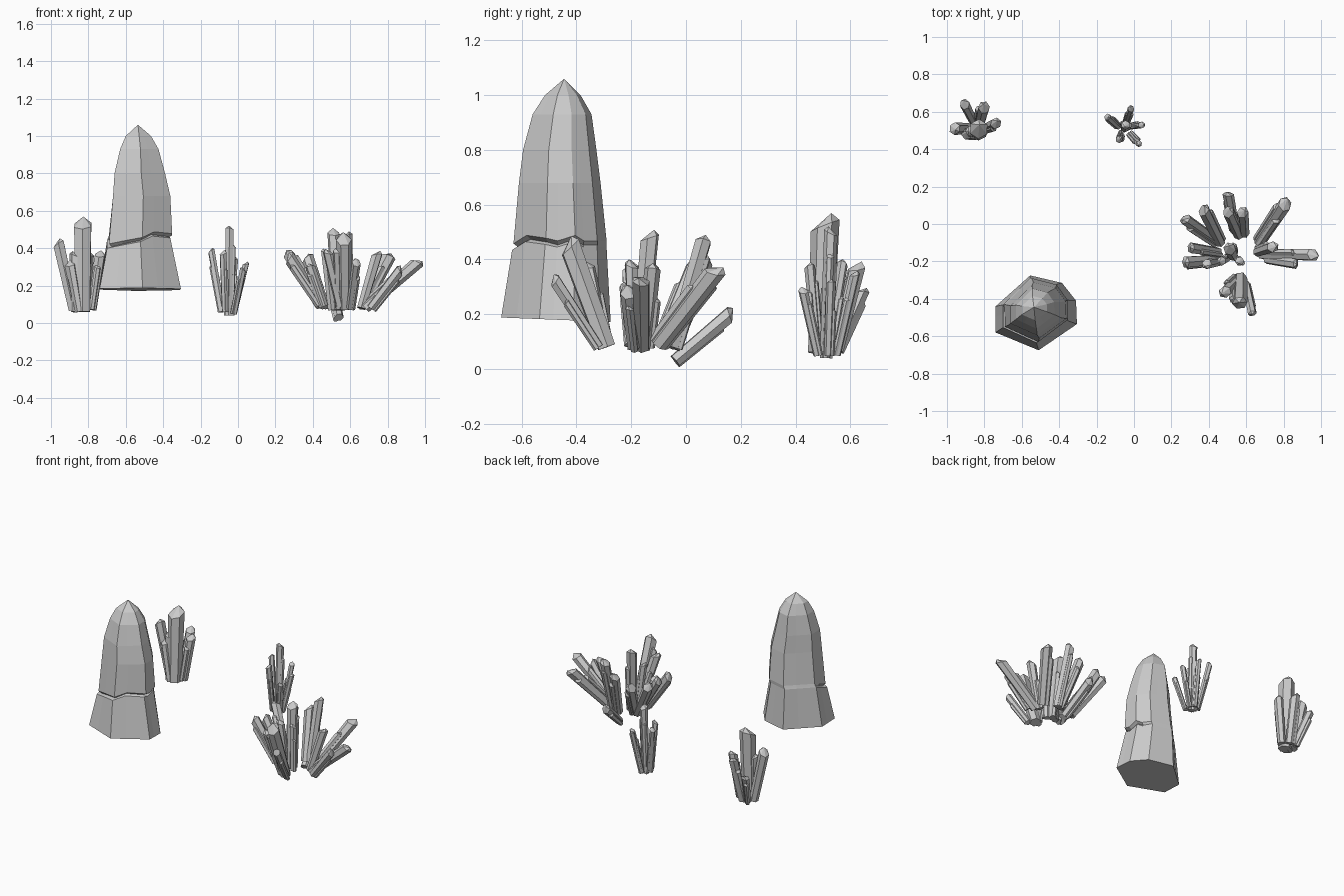
import bpy, bmesh, random
from math import pi, sin, cos
from mathutils import Vector

if "Cube" in bpy.data.objects:
    bpy.data.objects.remove(bpy.data.objects["Cube"])

random.seed(4)


def finish(bm, name):
    bmesh.ops.recalc_face_normals(bm, faces=bm.faces[:])
    mesh = bpy.data.meshes.new(name)
    bm.to_mesh(mesh)
    bm.free()
    bpy.context.collection.objects.link(bpy.data.objects.new(name, mesh))


def loft(bm, rings, apex=None):
    """Skin a stack of closed rings, cap the bottom, close at an apex."""
    rings = [[bm.verts.new(p) for p in ring] for ring in rings]
    n = len(rings[0])
    for a, b in zip(rings, rings[1:]):
        for i in range(n):
            j = (i + 1) % n
            bm.faces.new((a[i], a[j], b[j], b[i]))
    bm.faces.new(rings[0][::-1])
    top = bm.verts.new(apex)
    for i in range(n):
        bm.faces.new((rings[-1][i], rings[-1][(i + 1) % n], top))


def prism(bm, base, tip, r, sides=6):
    """Single crystal: faceted shaft with an off-centre pointed end."""
    axis = (tip - base).normalized()
    u = axis.orthogonal().normalized()
    v = axis.cross(u)
    turn, lean = random.uniform(0, pi), random.uniform(0, 2 * pi)
    shoulder = tip - axis * r * 0.9
    low, high = [], []
    for i in range(sides):
        a = turn + 2 * pi * i / sides
        d = u * cos(a) + v * sin(a)
        low.append(base + d * r * 0.85)
        high.append(shoulder + d * r + axis * r * 0.45 * cos(a - lean))
    apex = tip + (u * cos(lean) + v * sin(lean)) * r * 0.4
    loft(bm, [low, high], apex)


def cluster(name, crystals, companions=2):
    """Each entry: base xyz, tip xyz, radius. Shorter shards hug each shaft."""
    bm = bmesh.new()
    for c in crystals:
        base, tip, r = Vector(c[:3]), Vector(c[3:6]), c[6]
        prism(bm, base, tip, r)
        axis = (tip - base).normalized()
        u = axis.orthogonal().normalized()
        v = axis.cross(u)
        start = random.uniform(0, 2 * pi)
        for k in range(companions):
            a = start + k * 2.3
            off = (u * cos(a) + v * sin(a)) * r * 0.8
            end = base.lerp(tip, random.uniform(0.6, 0.84))
            prism(bm, base + off * 0.9, end + off, r * 0.6)
    finish(bm, name)


# Monolith: seven-sided outline, tapering, cracked on front and right
outline = [(-.74, -.44), (-.74, -.58), (-.51, -.675), (-.305, -.535),
           (-.31, -.41), (-.385, -.315), (-.555, -.275)]
ring_pts = []
for i, p in enumerate(outline):
    q = outline[(i + 1) % 7]
    ring_pts += [p, ((p[0] * .6 + q[0] * .4), (p[1] * .6 + q[1] * .4))]
zig = [0, -.02, -.045, -.03, -.01, .02, .01, .0, .02, 0, 0, 0, 0, 0]
crack = [0, .4, 1, 1, 1, 1, 1, 1, .8, .3, 0, 0, 0, 0]
# z, x range, y range, crack inset, zigzag
levels = [(.18, -.74, -.305, -.675, -.275, 0, 0),
          (.445, -.70, -.362, -.635, -.29, 0, 1),
          (.453, -.695, -.36, -.63, -.29, .12, 1),
          (.468, -.69, -.352, -.63, -.29, 0, 1),
          (.68, -.668, -.362, -.61, -.312, 0, 0),
          (.80, -.66, -.39, -.595, -.327, 0, 0),
          (.93, -.63, -.425, -.56, -.345, 0, 0),
          (1.0, -.60, -.465, -.515, -.385, 0, 0)]
rings = []
for z, x0, x1, y0, y1, inset, zz in levels:
    ring = []
    cx, cy = (x0 + x1) / 2, (y0 + y1) / 2
    for i, (px, py) in enumerate(ring_pts):
        x = x0 + (px + .74) / .435 * (x1 - x0)
        y = y0 + (py + .675) / .40 * (y1 - y0)
        k = 1 - inset * crack[i]
        tilt = -.04 * (py + .475) if z < .2 else 0
        ring.append((cx + (x - cx) * k, cy + (y - cy) * k, z + zz * zig[i] + tilt))
    rings.append(ring)
bm = bmesh.new()
loft(bm, rings, (-.535, -.445, 1.06))
finish(bm, "monolith")

# Back left cluster
cluster("back_left_crystals", [
    (-.83, .49, .06, -.83, .51, .57, .052),
    (-.88, .51, .07, -.965, .51, .45, .034),
    (-.86, .55, .07, -.91, .65, .30, .027),
    (-.82, .55, .07, -.80, .63, .395, .032),
    (-.78, .52, .07, -.735, .54, .39, .03),
    (-.85, .47, .06, -.90, .48, .34, .028)], 1)

# Back middle cluster
cluster("back_middle_crystals", [
    (-.05, .51, .04, -.045, .53, .52, .025),
    (-.085, .52, .06, -.145, .575, .40, .019),
    (-.04, .55, .05, -.015, .62, .36, .018),
    (-.02, .52, .05, .045, .53, .33, .018),
    (-.02, .48, .05, .03, .425, .30, .018),
    (-.07, .48, .06, -.08, .45, .39, .02)], 2)

# Right group: fans of crystals leaning away from the centre
cluster("ring_front_crystals", [
    (.57, -.29, .08, .565, -.435, .48, .042),
    (.60, -.32, .08, .635, -.49, .34, .024),
    (.55, -.30, .09, .48, -.37, .40, .032)], 1)
cluster("ring_centre_crystals", [
    (.53, -.17, .07, .51, -.13, .51, .034),
    (.56, -.19, .07, .565, -.20, .40, .025),
    (.50, -.18, .07, .465, -.20, .40, .025)], 1)
cluster("ring_right_crystals", [
    (.68, -.16, .08, .98, -.165, .34, .034),
    (.66, -.15, .08, .75, -.12, .39, .03),
    (.71, -.19, .08, .88, -.215, .30, .028)], 1)
cluster("ring_back_right_crystals", [
    (.67, -.10, .09, .82, .125, .38, .037)], 2)
cluster("ring_back_crystals", [
    (.54, -.04, .03, .50, .18, .215, .03),
    (.56, -.06, .08, .50, .075, .41, .032),
    (.59, -.05, .08, .58, .07, .49, .032)], 1)
cluster("ring_back_left_crystals", [
    (.44, -.09, .09, .26, .035, .385, .032),
    (.46, -.10, .09, .365, .09, .37, .034)], 1)
cluster("ring_left_crystals", [
    (.44, -.19, .10, .26, -.205, .37, .033),
    (.45, -.15, .10, .29, -.125, .36, .03),
    (.46, -.20, .09, .38, -.215, .32, .027)], 1)
